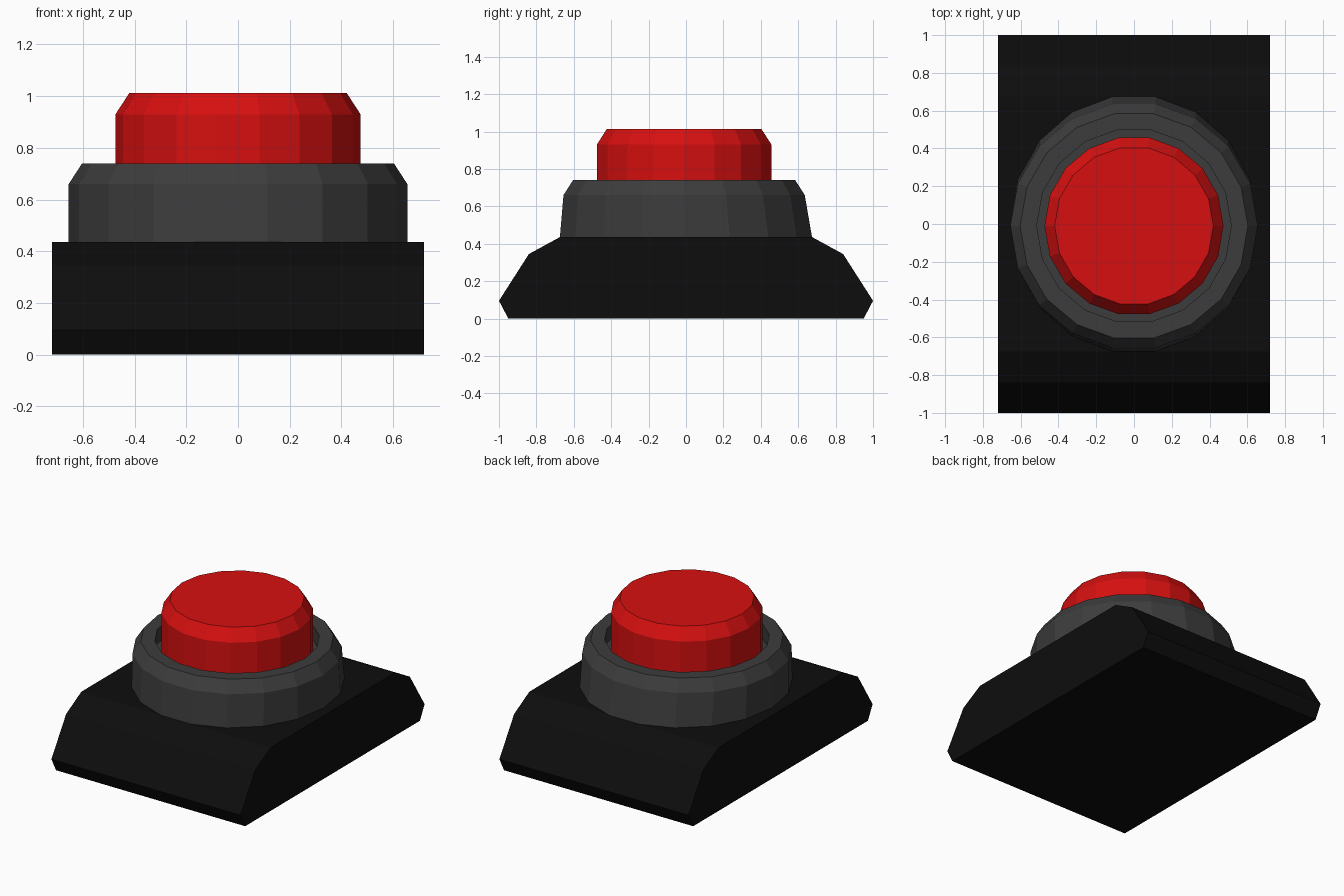
import bpy, bmesh
from math import cos, sin, tau

cube = bpy.data.objects.get("Cube")
if cube:
    bpy.data.objects.remove(cube, do_unlink=True)

SIDES = 18


def material(name, rgb):
    mat = bpy.data.materials.new(name)
    mat.use_nodes = True
    mat.diffuse_color = (*rgb, 1)
    bsdf = next(n for n in mat.node_tree.nodes if n.type == 'BSDF_PRINCIPLED')
    bsdf.inputs["Base Color"].default_value = (*rgb, 1)
    return mat


def finish(bm, name, mat):
    bmesh.ops.recalc_face_normals(bm, faces=bm.faces)
    mesh = bpy.data.meshes.new(name)
    bm.to_mesh(mesh)
    bm.free()
    mesh.materials.append(mat)
    obj = bpy.data.objects.new(name, mesh)
    bpy.context.collection.objects.link(obj)
    return obj


def lathe(name, mat, rings):
    """Stack rings of (x radius, y radius, y centre, z) and cap both ends."""
    bm = bmesh.new()
    loops = [[bm.verts.new((rx * cos(tau * i / SIDES), cy + ry * sin(tau * i / SIDES), z))
              for i in range(SIDES)] for rx, ry, cy, z in rings]
    for low, high in zip(loops, loops[1:]):
        for i in range(SIDES):
            j = (i + 1) % SIDES
            bm.faces.new((low[i], low[j], high[j], high[i]))
    bm.faces.new(loops[0])
    bm.faces.new(loops[-1])
    return finish(bm, name, mat)


black = material("black plastic", (0.004, 0.004, 0.004))
grey = material("dark grey plastic", (0.046, 0.046, 0.046))
red = material("red plastic", (0.68, 0.005, 0.005))

# Base: symmetrical side profile extruded across the width
half = [(0.95, 0), (1.0, 0.095), (0.84, 0.345), (0.675, 0.435)]
profile = half + [(-y, z) for y, z in reversed(half)]
bm = bmesh.new()
face = bm.faces.new([bm.verts.new((-0.72, y, z)) for y, z in profile])
ext = bmesh.ops.extrude_face_region(bm, geom=[face])
moved = [v for v in ext["geom"] if isinstance(v, bmesh.types.BMVert)]
bmesh.ops.translate(bm, verts=moved, vec=(1.44, 0, 0))
finish(bm, "base", black)

# Collar: flared wall, chamfered rim and a recess for the button
cy = -0.01
lathe("collar", grey, [
    (0.655, 0.685, 0, 0.43),
    (0.655, 0.655, cy, 0.66),
    (0.603, 0.603, cy, 0.74),
    (0.515, 0.515, cy, 0.74),
    (0.515, 0.515, cy, 0.64),
])

# Push button with chamfered top edge
lathe("button", red, [
    (0.474, 0.474, cy, 0.62),
    (0.474, 0.474, cy, 0.93),
    (0.42, 0.42, cy, 1.013),
])
